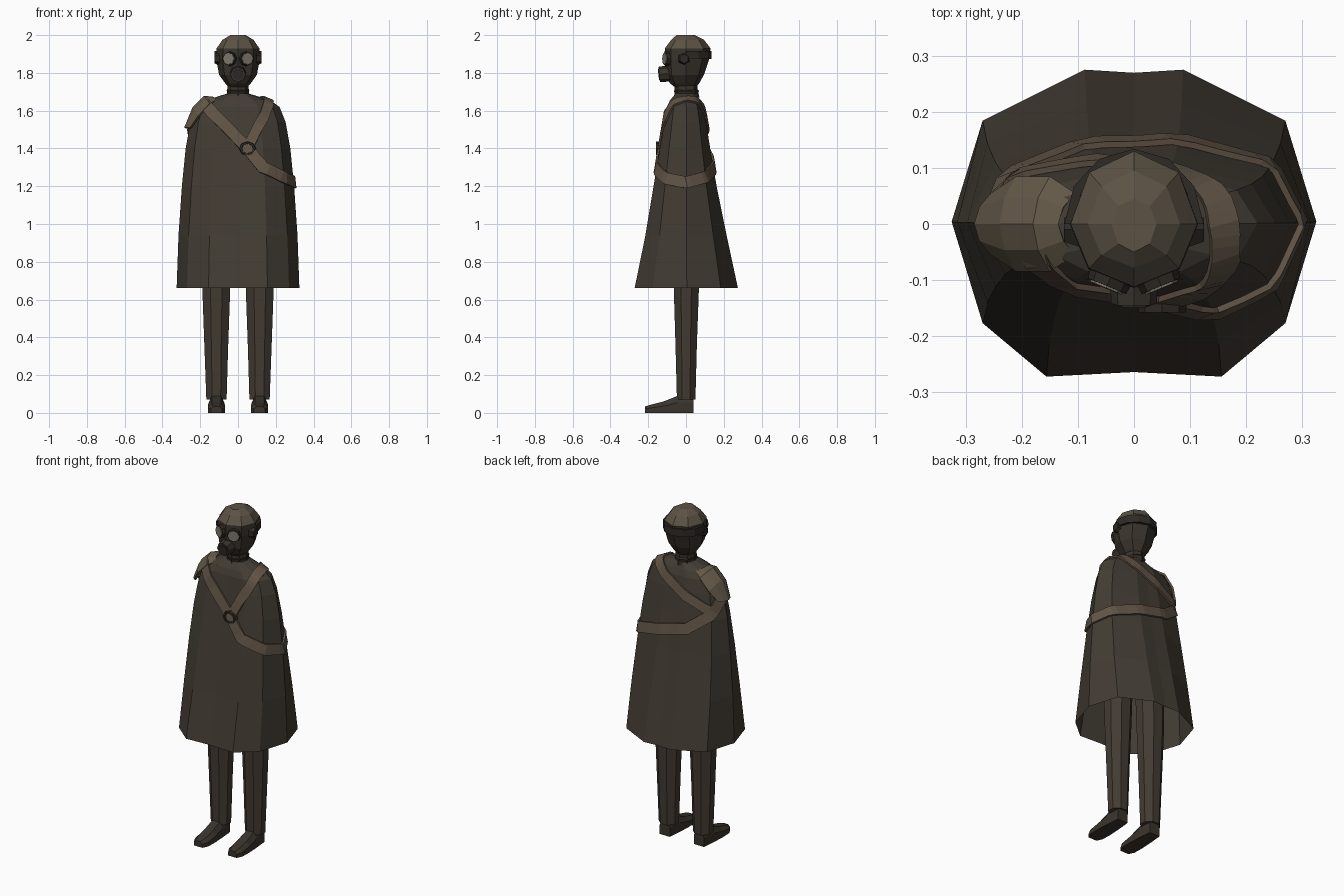
import bpy, bmesh, math
from mathutils import Vector, Matrix
from mathutils.bvhtree import BVHTree

cube = bpy.data.objects.get("Cube")
if cube:
    bpy.data.objects.remove(cube, do_unlink=True)


def mat(name, r, g, b):
    m = bpy.data.materials.new(name)
    m.use_nodes = True
    c = [(v / 255) ** 2.2 for v in (r, g, b)] + [1]
    m.diffuse_color = c
    m.node_tree.nodes["Principled BSDF"].inputs["Base Color"].default_value = c
    return m


CLOTH = mat("dark cloth", 68, 62, 54)
TROUSER = mat("trouser cloth", 68, 61, 53)
RUBBER = mat("mask rubber", 60, 55, 48)
CROWN = mat("crown leather", 92, 83, 70)
LEATHER = mat("strap leather", 98, 85, 72)
PAD = mat("shoulder pad leather", 100, 89, 74)
LENS = mat("lens glass", 122, 115, 103)
METAL = mat("dark metal", 50, 46, 41)


def finish(bm, name, *mats):
    bmesh.ops.recalc_face_normals(bm, faces=bm.faces)
    me = bpy.data.meshes.new(name)
    bm.to_mesh(me)
    bm.free()
    for m in mats:
        me.materials.append(m)
    ob = bpy.data.objects.new(name, me)
    bpy.context.collection.objects.link(ob)
    return ob


def bridge(bm, rows, closed):
    for a, b in zip(rows, rows[1:]):
        n = len(a)
        for i in range(n if closed else n - 1):
            j = (i + 1) % n
            bm.faces.new((a[i], a[j], b[j], b[i]))


def loft(rings, caps=(True, True)):
    """Join closed rings of points into a tube."""
    bm = bmesh.new()
    rows = [[bm.verts.new(p) for p in r] for r in rings]
    bridge(bm, rows, True)
    if caps[0]:
        bm.faces.new(rows[0])
    if caps[1]:
        bm.faces.new(rows[-1])
    return bm


def oval(z, w, front, back, n=8, x=0, turn=0.0):
    """Ring with its own front and back depth."""
    pts = []
    for i in range(n):
        a = math.tau * (i + turn) / n
        s, c = math.sin(a), math.cos(a)
        pts.append((x + w * s, -front * c if c > 0 else -back * c, z))
    return pts


def cylinder(name, centre, direction, r, depth, material, sides=8, top=1.0):
    bm = bmesh.new()
    turn = Vector(direction).to_track_quat('Z', 'Y').to_matrix().to_4x4()
    bmesh.ops.create_cone(bm, cap_ends=True, segments=sides, radius1=r, radius2=r * top,
                          depth=depth, matrix=Matrix.Translation(centre) @ turn)
    return finish(bm, name, material)


# Cloak: a folded outline scaled up the body
half = [(0, -.97), (.48, -1), (.83, -.65), (1, .015), (.83, .67), (.27, 1), (0, .98)]
outline = half + [(-x, y) for x, y in half[-2:0:-1]]
sizes = [(.66, .325, .272, .275), (.94, .315, .215, .215), (1.2, .297, .172, .162),
         (1.4, .277, .138, .128), (1.54, .252, .114, .106), (1.62, .22, .10, .09),
         (1.655, .17, .085, .075), (1.69, .06, .055, .055)]
bm = loft([[(x * w, y * (f if y < 0 else b), z) for x, y in outline]
           for z, w, f, b in sizes], (False, False))
bmesh.ops.recalc_face_normals(bm, faces=bm.faces)
surface = BVHTree.FromBMesh(bm)
finish(bm, "cloak", CLOTH)


# Straps: ribbons laid on the cloak
def strap(name, path, width, steps=5):
    pts = [Vector(p) for p in path]
    line = [a.lerp(b, k / steps) for a, b in zip(pts, pts[1:]) for k in range(steps)] + [pts[-1]]
    hits = [surface.find_nearest(p)[:2] for p in line]
    bm = bmesh.new()
    rows = []
    for i, (p, n) in enumerate(hits):
        tangent = hits[min(i + 1, len(hits) - 1)][0] - hits[max(i - 1, 0)][0]
        side = tangent.cross(n).normalized() * width / 2
        row = []
        for s in (-1, 1):
            q, m, _, _ = surface.find_nearest(p + side * s)
            row += [q + m * .002, q + m * .013]
        rows.append([bm.verts.new(row[k]) for k in (0, 1, 3, 2)])
    bridge(bm, rows, True)
    bm.faces.new(rows[0])
    bm.faces.new(rows[-1])
    return finish(bm, name, LEATHER)


strap("long_strap", [(-.19, 0, 1.65), (-.165, -.09, 1.62), (.05, -.14, 1.40), (.13, -.16, 1.30),
                     (.25, -.10, 1.24), (.30, 0, 1.22), (.25, .11, 1.25), (.1, .14, 1.29),
                     (-.1, .135, 1.34), (-.22, .08, 1.43), (-.25, 0, 1.54)], .062)
strap("short_strap", [(.05, -.14, 1.40), (.13, -.10, 1.56), (.165, -.06, 1.65), (.15, .04, 1.66),
                      (.08, .09, 1.61), (-.08, .11, 1.52), (-.21, .08, 1.46)], .055)

# Buckle where the straps meet
bm = bmesh.new()
rows = []
for i in range(8):
    a = math.tau * i / 8
    rows.append([bm.verts.new((.05 + r * math.cos(a), y, 1.40 + r * .85 * math.sin(a)))
                 for r, y in ((.046, -.13), (.042, -.158), (.03, -.158), (.028, -.13))])
bridge(bm, rows + rows[:1], True)
finish(bm, "buckle", METAL)

# Pad over the right shoulder
bm = bmesh.new()
rows = []
for x, z, depth, drop in ((-.135, 1.675, .055, .015), (-.18, 1.678, .085, .04),
                          (-.24, 1.62, .085, .045), (-.285, 1.51, .055, .0)):
    rows.append([bm.verts.new((x + .03 * t * t, t * depth, z - drop * t * t))
                 for t in (-1, -.55, 0, .55, 1)])
bridge(bm, rows, False)
pad = finish(bm, "shoulder_pad", PAD)
shell = pad.modifiers.new("thickness", 'SOLIDIFY')
shell.thickness = .012

# Neck and collar
finish(loft([oval(1.64, .06, .06, .06), oval(1.76, .055, .06, .06)]), "neck", RUBBER)
finish(loft([oval(1.67, .064, .066, .072), oval(1.69, .056, .06, .066),
             oval(1.705, .06, .064, .068), oval(1.715, .05, .055, .06)]), "collar", METAL)

# Head: rubber hood with a paler crown
bm = loft([oval(1.725, .05, .06, .055), oval(1.745, .068, .085, .07), oval(1.79, .10, .108, .095),
           oval(1.87, .115, .114, .122), oval(1.93, .113, .112, .13),
           oval(1.975, .082, .078, .095), oval(2.0, .04, .05, .045)])
for f in bm.faces:
    f.material_index = int(f.calc_center_median().z > 1.935)
finish(bm, "head", RUBBER, CROWN)

# Strap round the back of the head
bm = bmesh.new()
rows = []
for i in range(7):
    a = math.pi * i / 6
    tall = .022
    rows.append([bm.verts.new((r * math.cos(a), r * 1.08 * math.sin(a), 1.895 + dz))
                 for r, dz in ((.108, -tall), (.124, -tall), (.124, tall), (.108, tall))])
bridge(bm, rows, True)
bm.faces.new(rows[0])
bm.faces.new(rows[-1])
finish(bm, "head_strap", METAL)

# Eyepieces and strap clips on both sides
for side, tag in ((1, "left"), (-1, "right")):
    out = Vector((.38 * side, -.92, .02))
    eye = Vector((.043 * side, -.098, 1.875))
    cylinder(tag + "_eye_rim", eye, out, .041, .028, METAL, top=.9)
    cylinder(tag + "_eye_lens", eye + out * .012, out, .031, .012, LENS)
    cylinder(tag + "_clip", (.112 * side, -.01, 1.875), (side, 0, 0), .035, .026, METAL, 6, .7)

# Breathing filter
aim = Vector((0, -1, -.12))
cylinder("filter_body", (0, -.112, 1.795), aim, .044, .06, RUBBER, top=.92)
cylinder("filter_cap", (0, -.142, 1.791), aim, .03, .008, METAL)

# Legs and shoes
for side, tag in ((1, "left"), (-1, "right")):
    leg = [oval(z, w, f, b, x=x * side, turn=.5) for z, w, f, b, x in
           ((.07, .058, .052, .054, .114), (.35, .068, .06, .062, .115),
            (.66, .08, .07, .074, .115), (1.1, .09, .08, .08, .11))]
    finish(loft(leg), tag + "_leg", TROUSER)
    shoe = []
    for y, w, h in ((.04, .034, .09), (-.045, .042, .09), (-.12, .046, .06),
                    (-.185, .044, .044), (-.217, .028, .034)):
        shoe.append([((.114 + u * w) * side, y, v * h) for u, v in
                     ((-1, 0), (1, 0), (1, .6), (.55, 1), (-.55, 1), (-1, .6))])
    finish(loft(shoe), tag + "_shoe", RUBBER)
